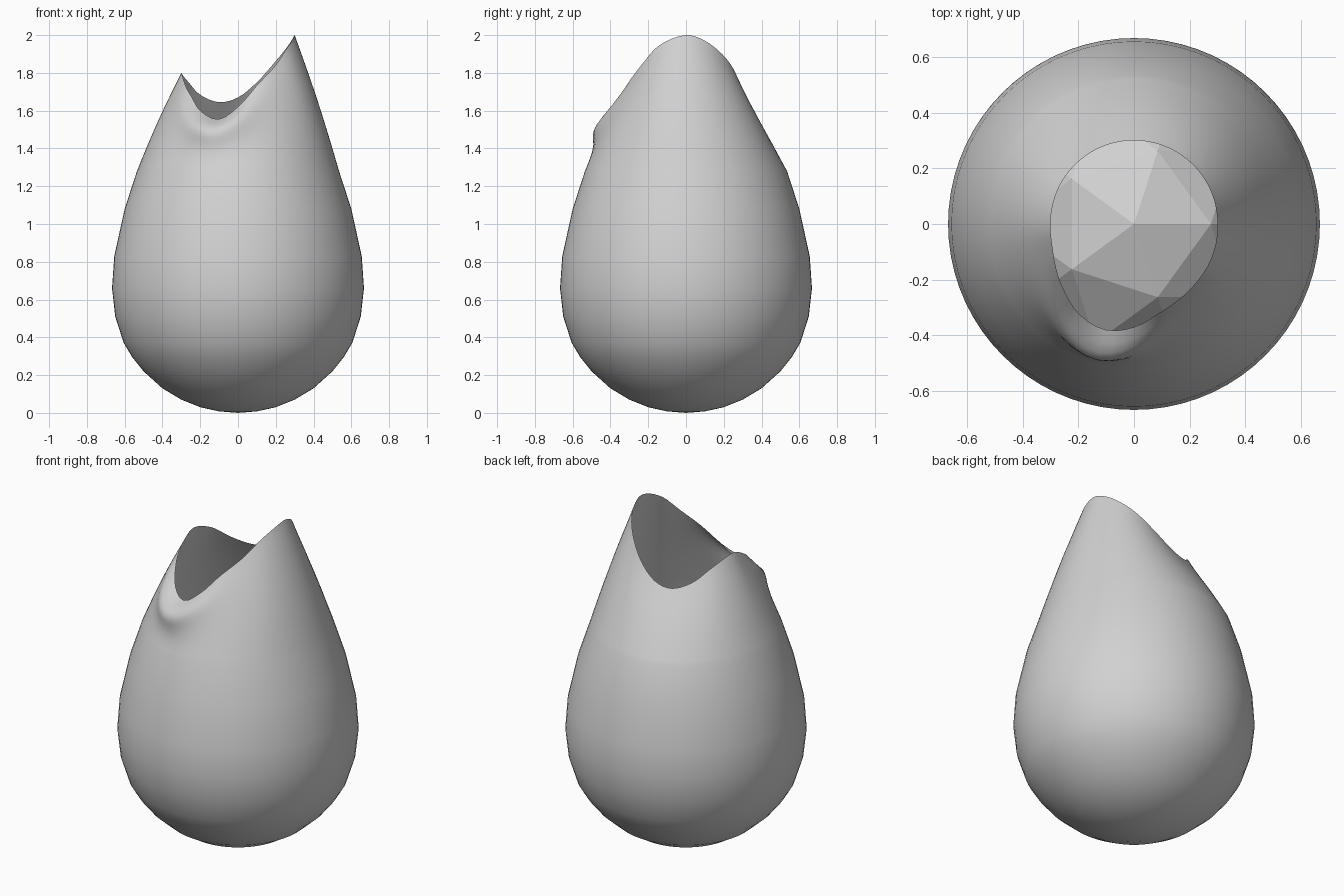
import bpy, bmesh, math

if "Cube" in bpy.data.objects:
    bpy.data.objects.remove(bpy.data.objects["Cube"])

SEG = 72       # columns around the shell
RINGS = 14     # rings between the shoulder and the rim

shell_mat = bpy.data.materials.new("light grey")
shell_mat.diffuse_color = (0.64, 0.64, 0.64, 1)
shell_mat.use_nodes = True
shell_mat.node_tree.nodes["Principled BSDF"].inputs["Base Color"].default_value = shell_mat.diffuse_color

# Lower body profile (radius, height) up to the shoulder
PROFILE = [(0.10, 0.008), (0.20, 0.03), (0.30, 0.07), (0.40, 0.13), (0.50, 0.22),
           (0.56, 0.295), (0.605, 0.37), (0.65, 0.51), (0.667, 0.66), (0.655, 0.83),
           (0.60, 1.08), (0.535, 1.28)]

# Wavy rim (angle in degrees from +x, radius, height)
RIM = [(0, .30, 2.0), (19.5, .30, 1.97), (42, .30, 1.89), (56, .30, 1.825),
       (70.5, .30, 1.75), (90, .30, 1.67), (109.5, .30, 1.645), (132, .30, 1.685),
       (154, .30, 1.76), (180, .30, 1.80), (199, .307, 1.77), (224, .347, 1.68),
       (238, .377, 1.60), (255, .393, 1.555), (270, .37, 1.62), (287, .33, 1.73),
       (310, .309, 1.84), (332, .304, 1.945)]


def hermite(pts, x, k):
    """Smooth interpolation of column k over column 0."""
    i = max(j for j in range(1, len(pts) - 2) if pts[j][0] <= x + 1e-9)
    a, b, c, d = pts[i - 1:i + 3]
    h = c[0] - b[0]
    u = (x - b[0]) / h
    m0 = (c[k] - a[k]) / (c[0] - a[0]) * h
    m1 = (d[k] - b[k]) / (d[0] - b[0]) * h
    return ((2*u**3 - 3*u*u + 1) * b[k] + (u**3 - 2*u*u + u) * m0
            + (3*u*u - 2*u**3) * c[k] + (u**3 - u*u) * m1)


# Periodic copy of the rim
last, first = RIM[-1], RIM[:3]
rim = [(last[0] - 360, last[1], last[2])] + RIM + [(a + 360, r, z) for a, r, z in first]


def upper_point(angle, t):
    """Point between the shoulder (t=0) and the rim (t=1)."""
    r0, z0 = PROFILE[-1]
    r1, z1 = hermite(rim, angle, 1), hermite(rim, angle, 2)
    bulge = 0.07 * math.exp(-((angle - 253) / 27) ** 2) * math.sin(math.pi * t ** 2.8)
    r = r0 + (r1 - r0) * t + bulge + 0.008 * math.sin(math.pi * t)
    return r, z0 + (z1 - z0) * t


# Open egg shell
bm = bmesh.new()
rows = []
for i in range(len(PROFILE) + RINGS):
    row = []
    for s in range(SEG):
        ang = 360 * s / SEG
        if i < len(PROFILE):
            r, z = PROFILE[i]
        else:
            r, z = upper_point(ang, (i - len(PROFILE) + 1) / RINGS)
        a = math.radians(ang)
        row.append(bm.verts.new((r * math.cos(a), r * math.sin(a), z)))
    rows.append(row)
pole = bm.verts.new((0, 0, 0))
for s in range(SEG):
    n = (s + 1) % SEG
    bm.faces.new((pole, rows[0][n], rows[0][s]))
    for lo, hi in zip(rows, rows[1:]):
        bm.faces.new((lo[s], lo[n], hi[n], hi[s]))
for f in bm.faces:
    f.smooth = True
mesh = bpy.data.meshes.new("egg_shell")
bm.to_mesh(mesh)
bm.free()
mesh.materials.append(shell_mat)
bpy.context.collection.objects.link(bpy.data.objects.new("egg_shell", mesh))

# Faceted ball resting inside the shell
bpy.ops.mesh.primitive_ico_sphere_add(subdivisions=2, radius=0.525, location=(0, 0, 0.66))
ball = bpy.context.object
ball.name = "inner_ball"
ball.data.materials.append(shell_mat)
